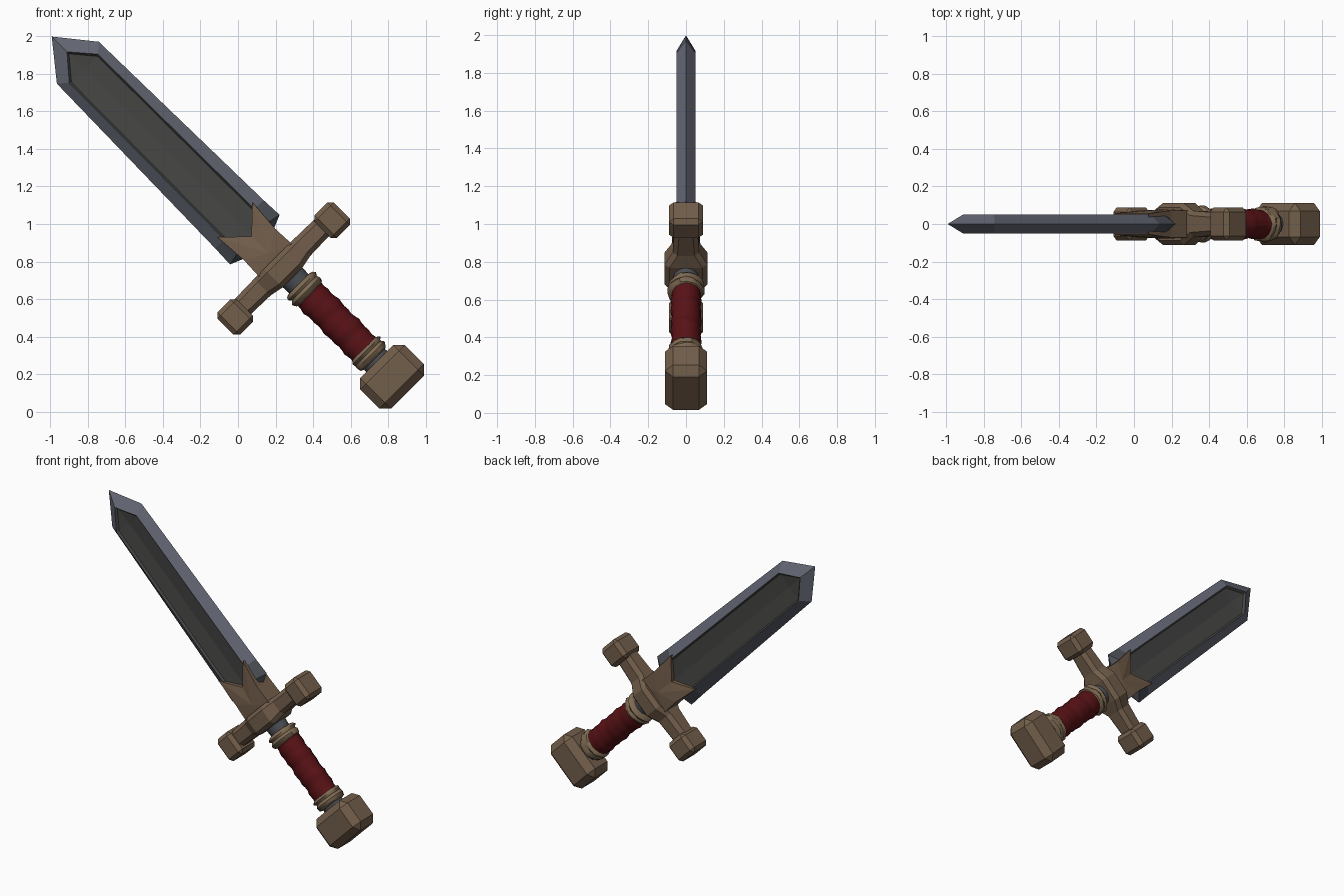
import bpy, bmesh, math, random
from mathutils import Matrix, Vector

if "Cube" in bpy.data.objects:
    bpy.data.objects.remove(bpy.data.objects["Cube"])

random.seed(4)
# Sword is built upright (z along blade), then tilted 45 degrees
TILT = Matrix.Translation((0.503, 0, 0.503)) @ Matrix.Rotation(math.radians(-45), 4, 'Y')


def mat(name, rgb):
    m = bpy.data.materials.new(name)
    m.diffuse_color = (*rgb, 1)
    m.use_nodes = True
    m.node_tree.nodes["Principled BSDF"].inputs["Base Color"].default_value = m.diffuse_color
    return m


STEEL = mat("blue_steel", (0.125, 0.133, 0.17))
PANEL = mat("dark_panel", (0.062, 0.062, 0.060))
DARK = mat("dark_steel", (0.07, 0.077, 0.09))
BRONZE = mat("bronze", (0.17, 0.112, 0.07))
RED = mat("red_leather", (0.10, 0.006, 0.008))
TAN = mat("tan_cord", (0.21, 0.145, 0.085))


def finish(name, bm, mats, smooth=None):
    bmesh.ops.recalc_face_normals(bm, faces=bm.faces[:])
    bm.transform(TILT)
    me = bpy.data.meshes.new(name)
    bm.to_mesh(me)
    bm.free()
    for m in mats:
        me.materials.append(m)
    ob = bpy.data.objects.new(name, me)
    bpy.context.collection.objects.link(ob)
    if smooth:
        bpy.context.view_layer.objects.active = ob
        ob.select_set(True)
        bpy.ops.object.shade_smooth_by_angle(angle=math.radians(smooth))
        ob.select_set(False)
    return ob


def mirrored(half):
    """Right-hand outline from top to bottom -> closed loop."""
    return half + [(-x, z) for x, z in reversed(half) if abs(x) > 1e-6]


def bridge(bm, a, b, m=0):
    n = len(a)
    for i in range(n):
        f = bm.faces.new((a[i], a[(i + 1) % n], b[(i + 1) % n], b[i]))
        f.material_index = m


def box(name, centre, size, bevel, m):
    bm = bmesh.new()
    bmesh.ops.create_cube(bm, size=1, matrix=Matrix.Translation(centre) @ Matrix.Diagonal((*size, 1)))
    bmesh.ops.bevel(bm, geom=bm.edges[:], offset=bevel, segments=1, affect='EDGES')
    return finish(name, bm, [m])


def lathe(name, rows, m, sides=16, jitter=0.0, twist=0.0, ridge=0.0, smooth=40):
    """Stacked oval rings (z, half width, half depth), with optional wrapped ridges."""
    bm = bmesh.new()
    rings = []
    for z, rx, ry in rows:
        ring = []
        for i in range(sides):
            a = math.tau * i / sides
            k = 1 + ridge * math.sin(a + z * twist) + random.uniform(-jitter, jitter)
            ring.append(bm.verts.new((rx * k * math.cos(a), ry * k * math.sin(a), z)))
        rings.append(ring)
    for a, b in zip(rings, rings[1:]):
        bridge(bm, a, b)
    bm.faces.new(rings[0])
    bm.faces.new(rings[-1])
    return finish(name, bm, [m], smooth)


# Blade: sharp rim, bevel to a raised border, sunken hollow on both sides
rim = mirrored([(0, 2.115), (.158, 1.918), (.182, .70), (.187, .585), (.115, .555)])
border = mirrored([(0, 2.0), (.108, 1.875), (.114, .70), (.112, .60), (.09, .57)])
hollow = mirrored([(0, 1.985), (.098, 1.868), (.104, .70), (.102, .605), (.08, .58)])
bm = bmesh.new()
edge = [bm.verts.new((x, 0, z)) for x, z in rim]
for s in (-1, 1):
    top = [bm.verts.new((x, s * .05, z)) for x, z in border]
    low = [bm.verts.new((x, s * .036, z)) for x, z in hollow]
    bridge(bm, edge, top, 0)
    bridge(bm, top, low, 1)
    spine = [bm.verts.new((0, s * .027, z)) for z in (1.86, .60)]
    n = len(low)
    for i in range(n):
        a, b = low[i], low[(i + 1) % n]
        za, zb = (spine[0] if v.co.z > 1.2 else spine[1] for v in (a, b))
        f = bm.faces.new((a, b, za) if za is zb else (a, b, zb, za))
        f.material_index = 1
for f in bm.faces:
    if f.material_index == 0 and f.calc_center_median().z < .69:
        f.material_index = 2
finish("blade", bm, [STEEL, PANEL, DARK])

# Two-pronged langet holding the blade base
bm = bmesh.new()
outline = mirrored([(0, .61), (.132, .735), (.118, .55), (.125, .40)])
sides = []
for s in (-1, 1):
    sides.append([bm.verts.new((x, s * (.056 if z > .6 else .072), z)) for x, z in outline])
bridge(bm, *sides)
for ring in sides:
    mid = bm.verts.new((0, math.copysign(.078, ring[0].co.y), .48))
    for i in range(len(ring)):
        bm.faces.new((ring[i], ring[(i + 1) % len(ring)], mid))
finish("langet", bm, [BRONZE])

# Crossguard bar: chamfered section swelling towards the middle
bm = bmesh.new()
rings = []
for x, hy, lo, hi in [(-.33, .06, .32, .436), (-.15, .07, .315, .44), (-.075, .113, .30, .44),
                      (.075, .113, .30, .44), (.15, .07, .315, .44), (.33, .06, .32, .436)]:
    c = .025
    section = [(-hy, lo + c), (-hy, hi - c), (-hy + c, hi), (hy - c, hi),
               (hy, hi - c), (hy, lo + c), (hy - c, lo), (-hy + c, lo)]
    rings.append([bm.verts.new((x, y, z)) for y, z in section])
for a, b in zip(rings, rings[1:]):
    bridge(bm, a, b)
bm.faces.new(rings[0])
bm.faces.new(rings[-1])
finish("crossguard", bm, [BRONZE])
for s, side in ((-1, "left"), (1, "right")):
    box("guard_end_" + side, (s * .365, 0, .367), (.145, .178, .17), .024, BRONZE)

# Handle core, wrapped grip and cord collars
lathe("handle_core", [(-.37, .085, .07), (-.30, .075, .06), (.20, .07, .06), (.32, .075, .07)], DARK, 12)
grip = [(-.26 + .46 * i / 18, .088 + .005 * (i % 3 == 0), .077 + .005 * (i % 3 == 0)) for i in range(19)]
lathe("grip", grip, RED, 16, .012, 40, .03, 30)
for name, z in (("upper_collar", .21), ("lower_collar", -.275)):
    rows = [(z + dz, .078 + r, .07 + r) for dz, r in
            ((-.042, 0), (-.034, .018), (-.012, .026), (.006, .016), (.022, .026), (.036, .016), (.042, 0))]
    lathe(name, rows, TAN, 18, .06)

# Pommel
box("pommel", (0, 0, -.449), (.336, .224, .232), .044, BRONZE)
